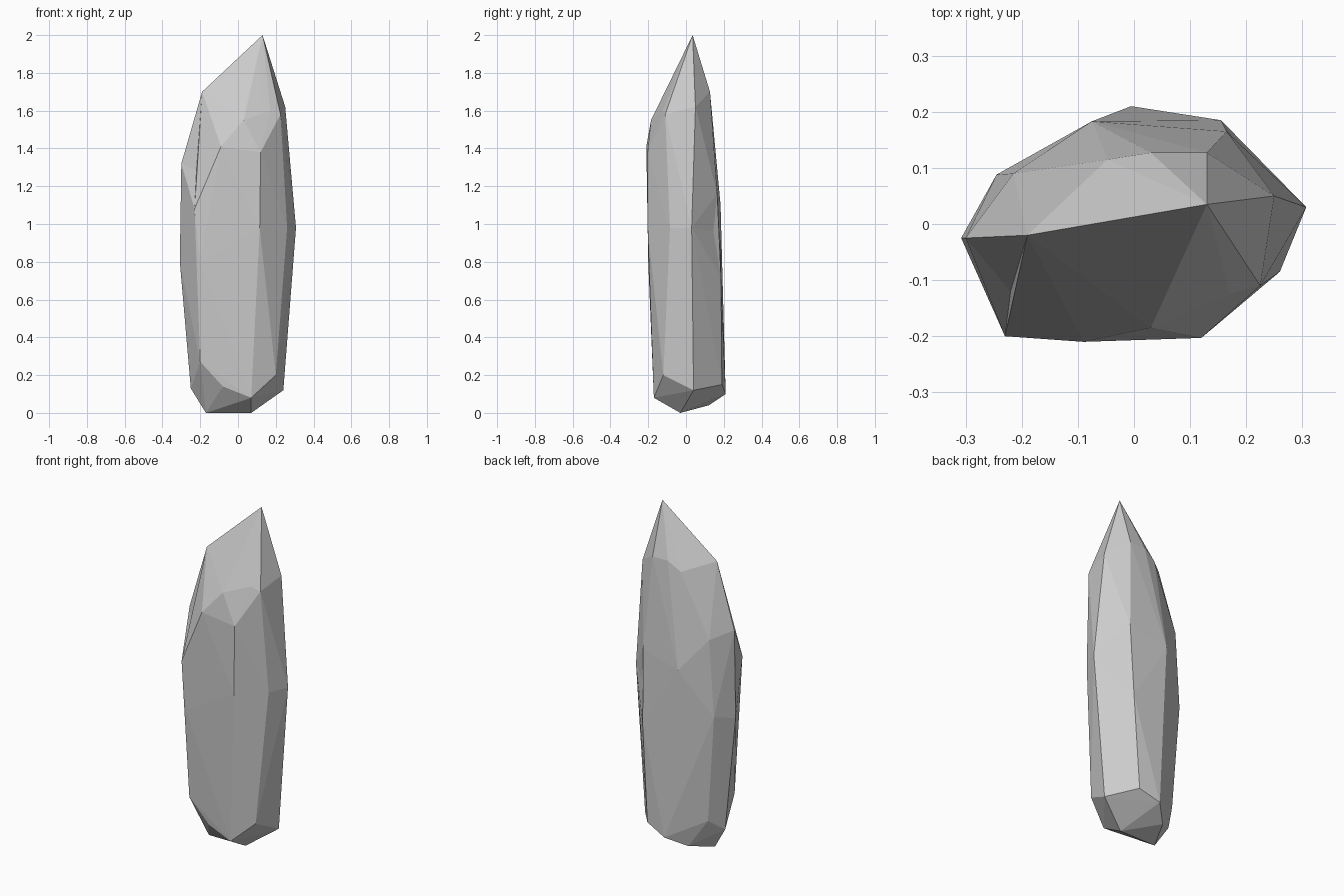
import bpy, bmesh
from mathutils import Vector

if "Cube" in bpy.data.objects:
    bpy.data.objects.remove(bpy.data.objects["Cube"])

# Faceted crystal: key corners grouped by height, wrapped in a convex skin
tip = [(.13, .035, 2)]
shoulders = [(-.19, -.02, 1.70), (.03, .127, 1.70), (.13, .127, 1.70), (-.047, .115, 1.65),
             (.25, .05, 1.62), (.225, -.11, 1.58), (.17, -.125, 1.60), (.12, -.122, 1.64),
             (.03, -.185, 1.55), (-.09, -.21, 1.41), (.12, -.203, 1.38)]
waist = [(-.30, -.025, 1.32), (-.215, .09, 1.28), (-.23, -.20, 1.08), (-.075, .183, 1.10),
         (.165, .165, 1.16), (.307, .03, .98), (.26, -.085, .98), (.115, -.203, .98),
         (-.308, -.025, .80), (-.245, .088, .83), (-.20, -.20, .80), (.155, .185, .72)]
foot = [(-.20, -.17, .27), (-.08, -.165, .14), (.07, -.17, .08), (.20, -.12, .20),
        (.24, .04, .12), (.12, .19, .15), (-.005, .21, .10), (-.10, .12, .04),
        (-.20, .08, .20), (-.25, -.01, .13)]
base = [(-.17, -.03, 0), (.07, -.03, 0)]
dents = [(-.22, -.12, 1.28), (.182, .145, .96)]

bm = bmesh.new()
for p in tip + shoulders + waist + foot + base:
    bm.verts.new(p)
hull = bmesh.ops.convex_hull(bm, input=bm.verts[:])
bmesh.ops.delete(bm, geom=[v for v in bm.verts if not v.link_faces], context='VERTS')


def ray_face(p):
    """Facet struck when going out from the core axis through p."""
    best, hit_t = None, 1e9
    o = Vector((0, 0, p.z))
    d = p - o
    for f in bm.faces:
        den = f.normal.dot(d)
        if den > 1e-9:
            t = f.normal.dot(f.verts[0].co - o) / den
            if t < hit_t:
                best, hit_t = f, t
    return best, hit_t


# Small chipped dents pushed into the sides
bm.normal_update()
bmesh.ops.recalc_face_normals(bm, faces=bm.faces[:])
targets = [(Vector(p),) + ray_face(Vector(p)) for p in dents]
for p, face, t in targets:
    if face and face.is_valid and t > 1.01:
        res = bmesh.ops.poke(bm, faces=[face])
        res['verts'][0].co = p

bmesh.ops.recalc_face_normals(bm, faces=bm.faces[:])
mesh = bpy.data.meshes.new("crystal_shard")
bm.to_mesh(mesh)
bm.free()
bpy.context.collection.objects.link(bpy.data.objects.new("crystal_shard", mesh))
